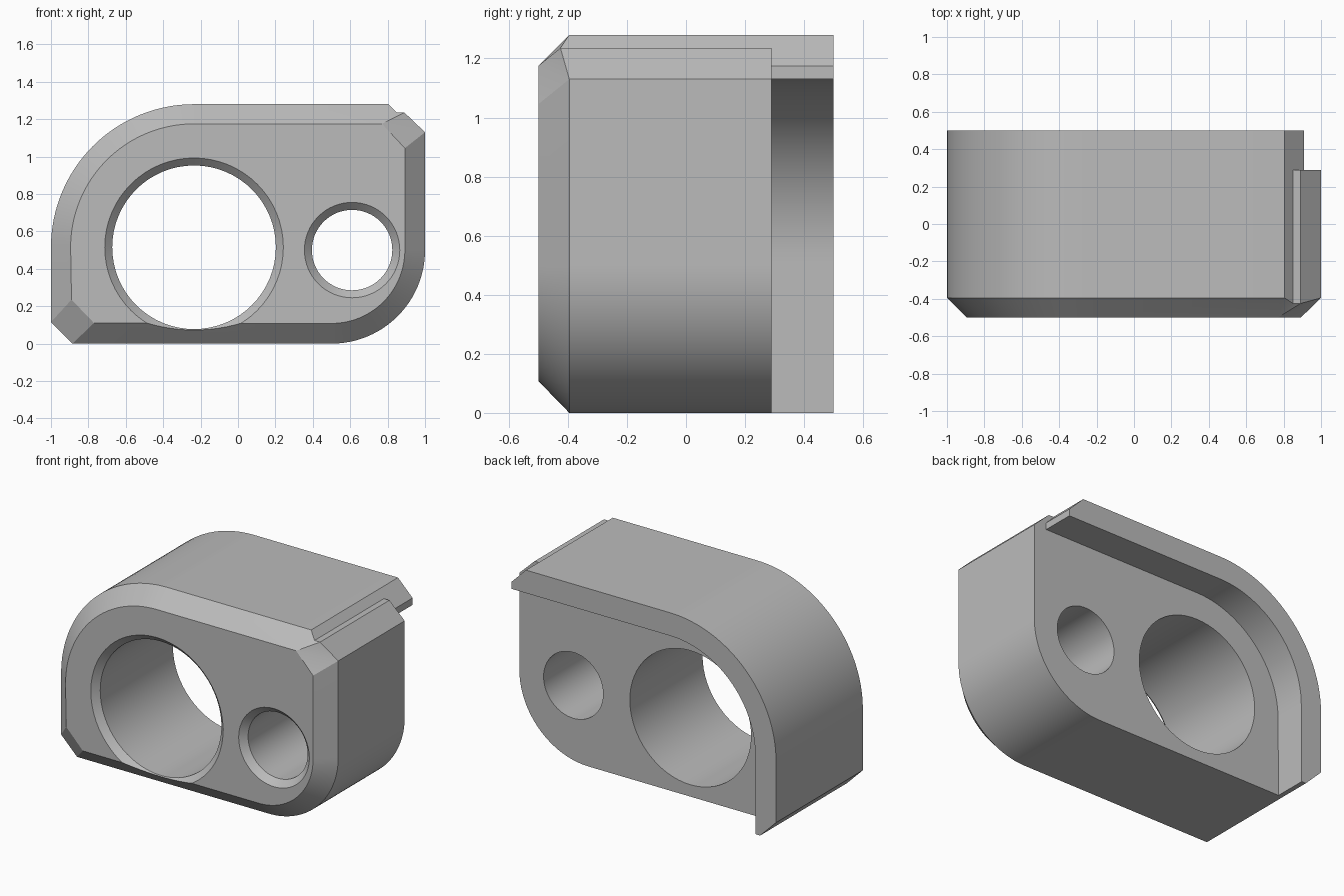
import bpy, bmesh, math

cube = bpy.data.objects.get("Cube")
if cube:
    bpy.data.objects.remove(cube, do_unlink=True)

grey = bpy.data.materials.new("light grey")
grey.use_nodes = True
colour = (0.5, 0.5, 0.5, 1)
grey.diffuse_color = colour
grey.node_tree.nodes["Principled BSDF"].inputs["Base Color"].default_value = colour

BIG = (-0.235, 0.515)      # centre of large hole and of the upper arc
SMALL = (0.61, 0.5)        # centre of small hole
FRONT, BEVEL, RECESS, BACK = -0.5, 0.105, 0.29, 0.5


def arc(centre, r, start, end, n=32):
    angles = [math.radians(start + (end - start) * i / n) for i in range(n + 1)]
    return [(centre[0] + r * math.cos(a), centre[1] + r * math.sin(a)) for a in angles]


def at(points, y):
    return [(x, y, z) for x, z in points]


def loft(name, rings):
    """Closed solid through matching rings of points."""
    bm = bmesh.new()
    loops = [[bm.verts.new(p) for p in ring] for ring in rings]
    n = len(loops[0])
    for a, b in zip(loops, loops[1:]):
        for i in range(n):
            j = (i + 1) % n
            bm.faces.new((a[i], a[j], b[j], b[i]))
    bm.faces.new(loops[0])
    bm.faces.new(loops[-1])
    bmesh.ops.remove_doubles(bm, verts=bm.verts, dist=1e-5)
    warped = [f for f in bm.faces if len(f.verts) == 4]
    bmesh.ops.connect_verts_nonplanar(bm, angle_limit=0.01, faces=warped)
    bmesh.ops.recalc_face_normals(bm, faces=bm.faces)
    mesh = bpy.data.meshes.new(name)
    bm.to_mesh(mesh)
    bm.free()
    mesh.materials.append(grey)
    obj = bpy.data.objects.new(name, mesh)
    bpy.context.collection.objects.link(obj)
    return obj


def cut(target, cutter):
    mod = target.modifiers.new(cutter.name, 'BOOLEAN')
    mod.operation, mod.solver, mod.object = 'DIFFERENCE', 'EXACT', cutter
    bpy.context.view_layer.objects.active = target
    bpy.ops.object.modifier_apply(modifier=mod.name)
    bpy.data.objects.remove(cutter, do_unlink=True)


# Block: outline clockwise from the lower corner, with a stepped upper corner
outer = ([(-0.885, 0), (-1, 0.115)] + arc(BIG, 0.765, 180, 90)
         + [(0.805, 1.28), (0.85, 1.235), (0.89, 1.235), (1, 1.13)]
         + arc((0.5, 0.5), 0.5, 0, -90))
inner = ([(-0.77, 0.11), (-0.89, 0.235)] + arc(BIG, 0.66, 180, 90)
         + [(0.77, 1.175)] * 3 + [(0.892, 1.045)]
         + arc((0.5, 0.5), 0.392, 0, -90))
shoulder = [(x, FRONT + (0.075 if abs(z - 1.235) < 1e-6 else BEVEL), z) for x, z in outer]
block = loft("block", [at(inner, FRONT), shoulder, at(outer, BACK)])

# Rear recess, leaving a rim along the top and one side
recess = ([(-0.855, -0.2)] + arc(BIG, 0.615, 180, 90)
          + [(0.91, 1.13), (0.91, 1.175), (0.75, 1.335), (1.2, 1.335), (1.2, -0.2)])
cut(block, loft("recess_cutter", [at(recess, RECESS), at(recess, 0.7)]))

# Two through holes with chamfered front mouths
for name, centre, r in (("large_hole", BIG, 0.4375), ("small_hole", SMALL, 0.215)):
    profile = [(r + 0.14, -0.6), (r, FRONT + 0.04), (r, 0.7)]
    cut(block, loft(name, [at(arc(centre, radius, 0, 354.375, 63), y)
                           for radius, y in profile]))

bpy.ops.object.select_all(action='DESELECT')
block.select_set(True)
bpy.context.view_layer.objects.active = block
bpy.ops.object.shade_smooth_by_angle(angle=math.radians(20))
